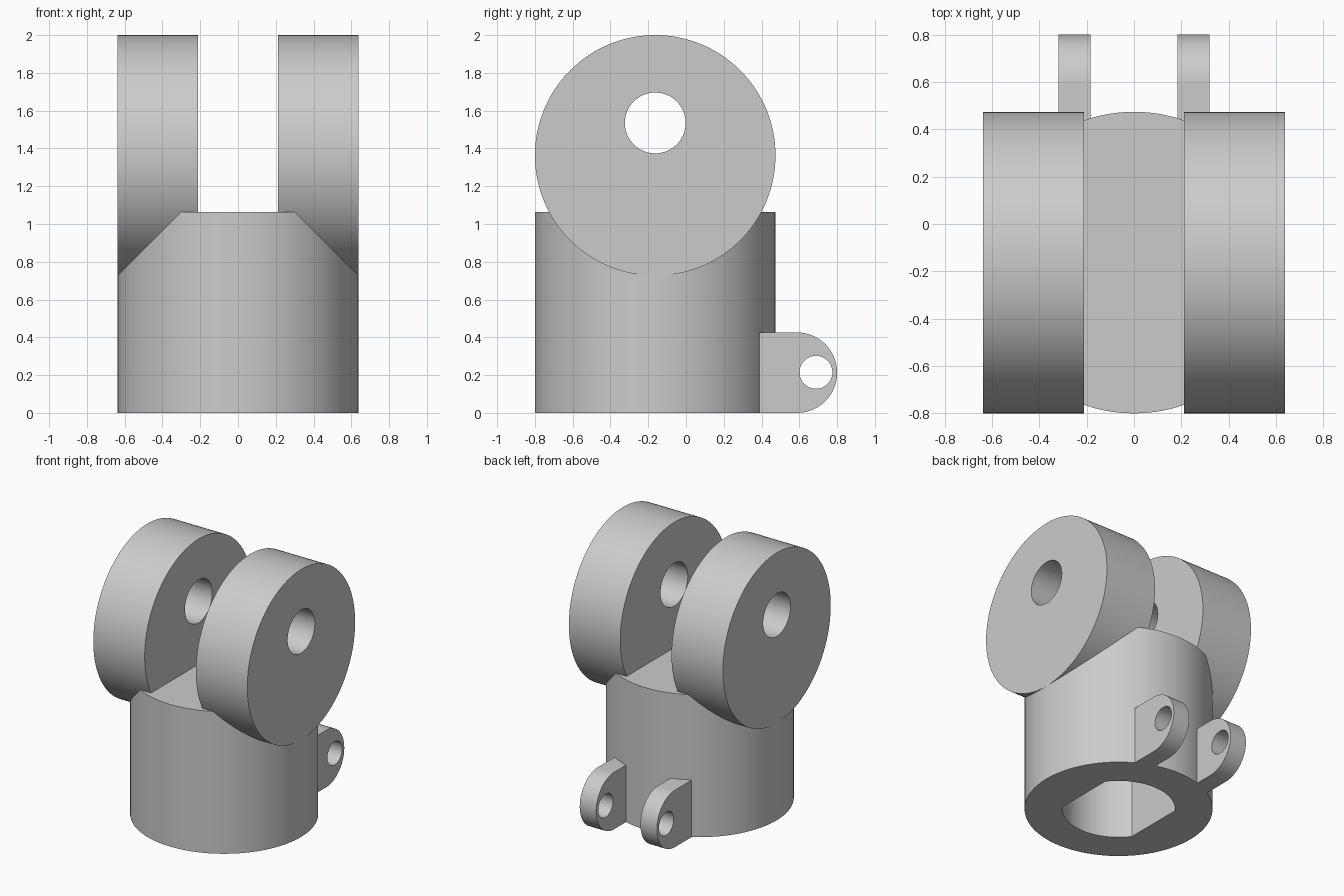
import bpy
import bmesh
from math import sin, cos, pi, radians, acos
from mathutils import Matrix

cube = bpy.data.objects.get("Cube")
if cube:
    bpy.data.objects.remove(cube)

R = 0.637          # shared radius of the body and the clevis discs
CY = -0.163        # y of the main axis
BODY_TOP = 1.063
BORE_DEPTH = 0.64

grey = bpy.data.materials.new("light grey")
grey.use_nodes = True
colour = (0.6, 0.6, 0.6, 1)
grey.diffuse_color = colour
grey.node_tree.nodes["Principled BSDF"].inputs["Base Color"].default_value = colour


def arc(cx, cy, r, start=0.0, end=2 * pi, steps=96):
    """Points on an arc; a full circle leaves out the repeated last point."""
    full = abs(end - start - 2 * pi) < 1e-6
    count = steps if full else steps + 1
    angles = [start + (end - start) * i / steps for i in range(count)]
    return [(cx + r * cos(a), cy + r * sin(a)) for a in angles]


def extrude(name, loops, depth, matrix):
    """Solid made from an outer loop and optional hole loops."""
    bm = bmesh.new()
    for loop in loops:
        verts = [bm.verts.new((u, v, 0)) for u, v in loop]
        for a, b in zip(verts, verts[1:] + verts[:1]):
            bm.edges.new((a, b))
    if len(loops) == 1:
        bm.faces.new(list(bm.verts))
    else:
        bmesh.ops.triangle_fill(bm, edges=bm.edges[:], use_beauty=True, normal=(0, 0, 1))
    new = bmesh.ops.extrude_face_region(bm, geom=bm.faces[:])["geom"]
    top = [g for g in new if isinstance(g, bmesh.types.BMVert)]
    bmesh.ops.translate(bm, vec=(0, 0, depth), verts=top)
    bmesh.ops.transform(bm, matrix=matrix, verts=bm.verts[:])
    bmesh.ops.recalc_face_normals(bm, faces=bm.faces[:])
    mesh = bpy.data.meshes.new(name)
    bm.to_mesh(mesh)
    bm.free()
    mesh.materials.append(grey)
    obj = bpy.data.objects.new(name, mesh)
    bpy.context.collection.objects.link(obj)
    return obj


def side_plate(name, loops, x, width):
    """Plate drawn in the y-z plane and extruded along x."""
    frame = Matrix(((0, 0, 1, x), (1, 0, 0, 0), (0, 1, 0, 0), (0, 0, 0, 1)))
    return extrude(name, loops, width, frame)


# Round body with a blind bore that has two flat sides
body = extrude("body", [arc(0, 0, R, steps=128)], BODY_TOP, Matrix.Translation((0, CY, 0)))
bore_r = 0.382
flat = acos(0.308 / bore_r)
bore_loop = (arc(0, 0, bore_r, flat, pi - flat, 32)
             + arc(0, 0, bore_r, pi + flat, 2 * pi - flat, 32))
cutter = extrude("bore_cutter", [bore_loop], BORE_DEPTH + 0.2,
                 Matrix.Translation((0, CY, -0.2)))
cutter.hide_render = True
cut = body.modifiers.new("bore", "BOOLEAN")
cut.operation = "DIFFERENCE"
cut.solver = "EXACT"
cut.object = cutter
bpy.context.view_layer.update()
evaluated = body.evaluated_get(bpy.context.evaluated_depsgraph_get())
body.data = bpy.data.meshes.new_from_object(evaluated)
body.modifiers.clear()
bpy.data.objects.remove(cutter)
parts = [body]

# Outlines of the clevis disc and the rear lug, each with a pin hole
disc_loops = [arc(CY, 2 - R, R, steps=128), arc(CY, 1.535, 0.161, steps=64)]
lug_r = 0.213
lug_outline = [(0.35, 0)] + arc(0.8 - lug_r, lug_r, lug_r, -pi / 2, pi / 2, 48) + [(0.35, 2 * lug_r)]
lug_loops = [lug_outline, arc(0.688, 0.215, 0.087, steps=48)]

# Mirrored pairs
for side, sign in (("left", 1), ("right", -1)):
    parts.append(side_plate(side + "_clevis_disc", disc_loops, sign * 0.212, sign * (R - 0.212)))
    parts.append(side_plate(side + "_rear_lug", lug_loops, sign * 0.183, sign * 0.136))

# Smooth shading with sharp rims
bpy.ops.object.select_all(action="DESELECT")
for part in parts:
    part.select_set(True)
bpy.context.view_layer.objects.active = body
bpy.ops.object.shade_smooth_by_angle(angle=radians(30))
